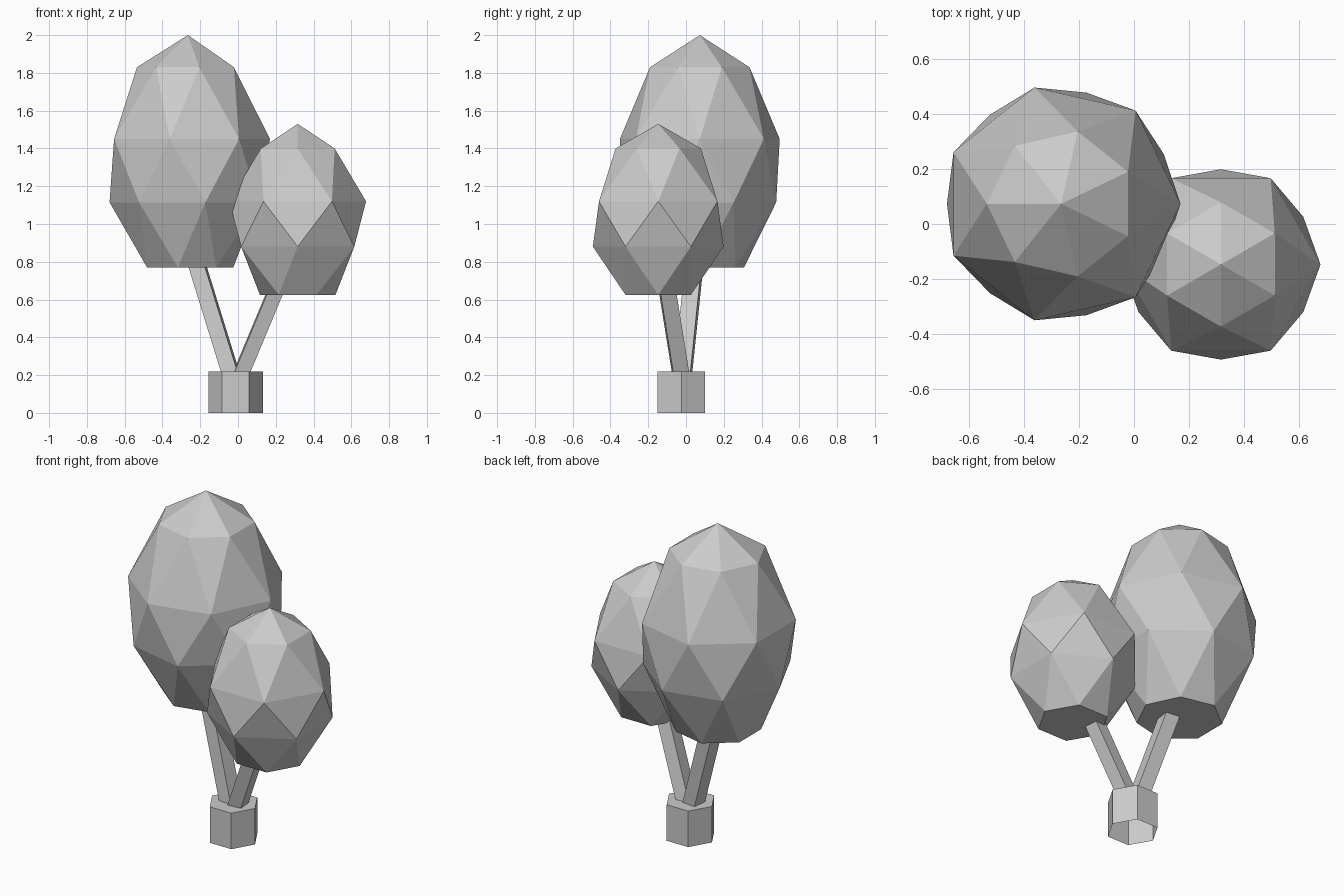
import bpy, bmesh
from math import cos, sin, pi, radians

if "Cube" in bpy.data.objects:
    bpy.data.objects.remove(bpy.data.objects["Cube"], do_unlink=True)

grey = bpy.data.materials.new("plain_grey")
grey.use_nodes = True
grey.diffuse_color = (0.6, 0.6, 0.6, 1)
grey.node_tree.nodes["Principled BSDF"].inputs["Base Color"].default_value = (0.6, 0.6, 0.6, 1)


def finish(name, bm):
    bmesh.ops.recalc_face_normals(bm, faces=bm.faces)
    mesh = bpy.data.meshes.new(name)
    bm.to_mesh(mesh)
    bm.free()
    mesh.materials.append(grey)
    obj = bpy.data.objects.new(name, mesh)
    bpy.context.collection.objects.link(obj)
    return obj


def ring(bm, center, z, radius, sides, start):
    return [bm.verts.new((center[0] + radius * cos(start + 2 * pi * i / sides),
                          center[1] + radius * sin(start + 2 * pi * i / sides), z))
            for i in range(sides)]


def crown(name, center, top, sides, levels, first_turned):
    """Faceted crown: apex, rings turned half a step in alternation, flat base."""
    bm = bmesh.new()
    apex = bm.verts.new((*center, top))
    upper, turned = None, first_turned
    for z, radius in levels:
        lower = ring(bm, center, z, radius, sides, pi / sides if turned else 0)
        for i in range(sides):
            j = (i + 1) % sides
            if upper is None:
                bm.faces.new((apex, lower[i], lower[j]))
            elif turned:
                bm.faces.new((upper[i], lower[i], upper[j]))
                bm.faces.new((lower[i], lower[j], upper[j]))
            else:
                bm.faces.new((upper[i], lower[i], lower[j]))
                bm.faces.new((upper[i], lower[j], upper[j]))
        upper, turned = lower, not turned
    bm.faces.new(upper)
    return finish(name, bm)


def prism(name, foot, head, radius, sides, start, open_base=False):
    """Straight or leaning prism between two points."""
    bm = bmesh.new()
    low = ring(bm, foot, foot[2], radius, sides, start)
    high = ring(bm, head, head[2], radius, sides, start)
    for i in range(sides):
        j = (i + 1) % sides
        bm.faces.new((low[i], low[j], high[j], high[i]))
    bm.faces.new(high)
    if not open_base:
        bm.faces.new(low[::-1])
    return finish(name, bm)


# Crowns
crown("large_crown", (-0.265, 0.073), 2.0, 7,
      [(1.83, 0.27), (1.45, 0.434), (1.115, 0.415), (0.77, 0.24)], True)
crown("small_crown", (0.316, -0.147), 1.53, 6,
      [(1.40, 0.226), (1.12, 0.362), (0.88, 0.346), (0.625, 0.2)], True)

# Leaning square trunks
prism("large_trunk", (-0.033, -0.018, 0.19), (-0.253, 0.056, 0.9), 0.062, 4, radians(38))
prism("small_trunk", (0.009, -0.025, 0.19), (0.243, -0.115, 0.75), 0.06, 4, radians(50))

# Hexagonal base block, open underneath
prism("base_block", (-0.0125, -0.025, 0), (-0.0125, -0.025, 0.218), 0.144, 6, 0, True)
